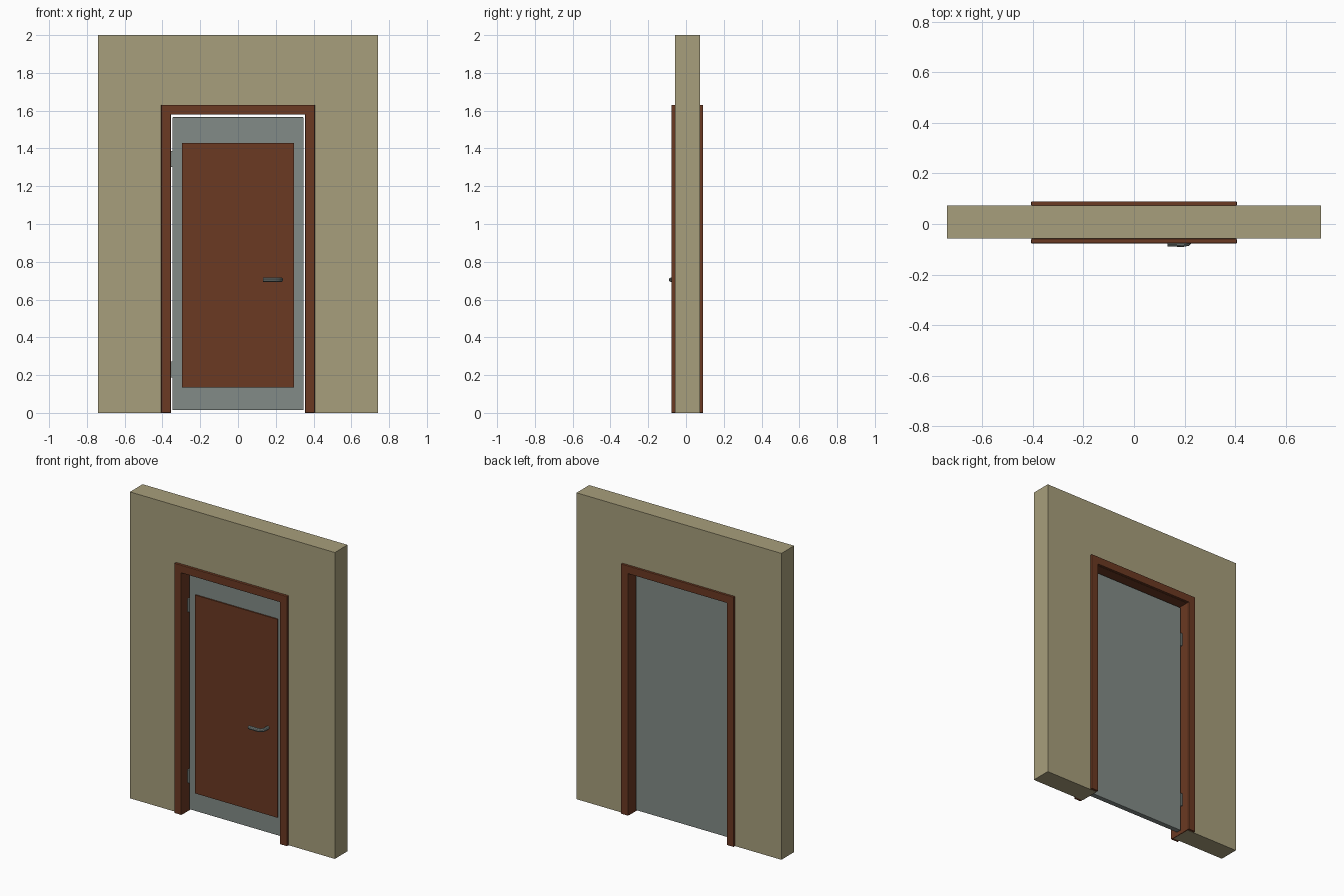
import bpy, bmesh
from mathutils import Vector

cube = bpy.data.objects.get("Cube")
if cube:
    bpy.data.objects.remove(cube, do_unlink=True)


def material(name, rgb, roughness=0.6):
    m = bpy.data.materials.new(name)
    m.use_nodes = True
    m.diffuse_color = (*rgb, 1)
    bsdf = m.node_tree.nodes["Principled BSDF"]
    bsdf.inputs["Base Color"].default_value = (*rgb, 1)
    bsdf.inputs["Roughness"].default_value = roughness
    return m


plaster = material("olive plaster", (0.39, 0.345, 0.20))
brown = material("dark brown wood", (0.147, 0.041, 0.016))
grey = material("blue grey paint", (0.225, 0.26, 0.245))


def prism(name, outline, y0, y1, mat, bevel=0):
    """Extrude an outline in the x-z plane from y0 to y1."""
    bm = bmesh.new()
    face = bm.faces.new([bm.verts.new((x, y0, z)) for x, z in outline])
    ext = bmesh.ops.extrude_face_region(bm, geom=[face])
    verts = [v for v in ext["geom"] if isinstance(v, bmesh.types.BMVert)]
    bmesh.ops.translate(bm, verts=verts, vec=(0, y1 - y0, 0))
    bmesh.ops.recalc_face_normals(bm, faces=bm.faces)
    mesh = bpy.data.meshes.new(name)
    bm.to_mesh(mesh)
    bm.free()
    mesh.materials.append(mat)
    obj = bpy.data.objects.new(name, mesh)
    bpy.context.collection.objects.link(obj)
    if bevel:
        mod = obj.modifiers.new("soft edge", "BEVEL")
        mod.width, mod.segments = bevel, 2
    return obj


def slab(name, x0, x1, z0, z1, y0, y1, mat, bevel=0):
    return prism(name, [(x0, z0), (x1, z0), (x1, z1), (x0, z1)], y0, y1, mat, bevel)


def arch(name, inner, inner_top, width, y0, y1, mat, bevel=0):
    """Three-sided surround, open at the floor."""
    outer, top = inner + width, inner_top + width
    half = [(inner, inner_top), (inner, 0), (outer, 0), (outer, top)]
    outline = half + [(-x, z) for x, z in reversed(half)]
    return prism(name, outline, y0, y1, mat, bevel)


# Wall around the opening
WALL_Y = (-0.058, 0.073)
OPEN_X, OPEN_Z = 0.358, 1.582
slab("wall_right", -0.74, -OPEN_X, 0, 2, *WALL_Y, plaster)
slab("wall_left", OPEN_X, 0.74, 0, 2, *WALL_Y, plaster)
slab("wall_above_door", -OPEN_X, OPEN_X, OPEN_Z, 2, *WALL_Y, plaster)

# Door frame: casing on each face of the wall, joined by a lining
arch("front_casing", 0.356, 1.58, 0.051, -0.077, WALL_Y[0], brown, 0.003)
arch("back_casing", 0.356, 1.58, 0.051, WALL_Y[1], 0.09, brown, 0.003)
arch("frame_lining", 0.356, 1.58, 0.006, *WALL_Y, brown)

# Door leaf with a raised front panel
slab("door_leaf", -0.347, 0.347, 0.015, 1.566, -0.01, 0.025, grey, 0.004)
slab("door_panel", -0.297, 0.297, 0.135, 1.43, -0.018, -0.009, brown)

# Hinges between leaf and lining
for name, z in (("lower_hinge", 0.23), ("upper_hinge", 1.345)):
    slab(name, -0.357, -0.345, z - 0.042, z + 0.042, -0.014, 0.03, grey)

# Lever handle bent back into the door
curve = bpy.data.curves.new("door_handle", "CURVE")
curve.dimensions = "3D"
curve.bevel_depth, curve.bevel_resolution = 0.0115, 3
curve.use_fill_caps = True
path = [(0.133, -0.078), (0.195, -0.079), (0.212, -0.076), (0.223, -0.066),
        (0.228, -0.05), (0.228, -0.012)]
spline = curve.splines.new("POLY")
spline.points.add(len(path) - 1)
for point, (x, y) in zip(spline.points, path):
    point.co = (x, y, 0.705, 1)
curve.materials.append(grey)
handle = bpy.data.objects.new("door_handle", curve)
bpy.context.collection.objects.link(handle)
bpy.ops.object.select_all(action="DESELECT")
handle.select_set(True)
bpy.context.view_layer.objects.active = handle
bpy.ops.object.convert(target="MESH")
bpy.ops.object.shade_smooth_by_angle()
